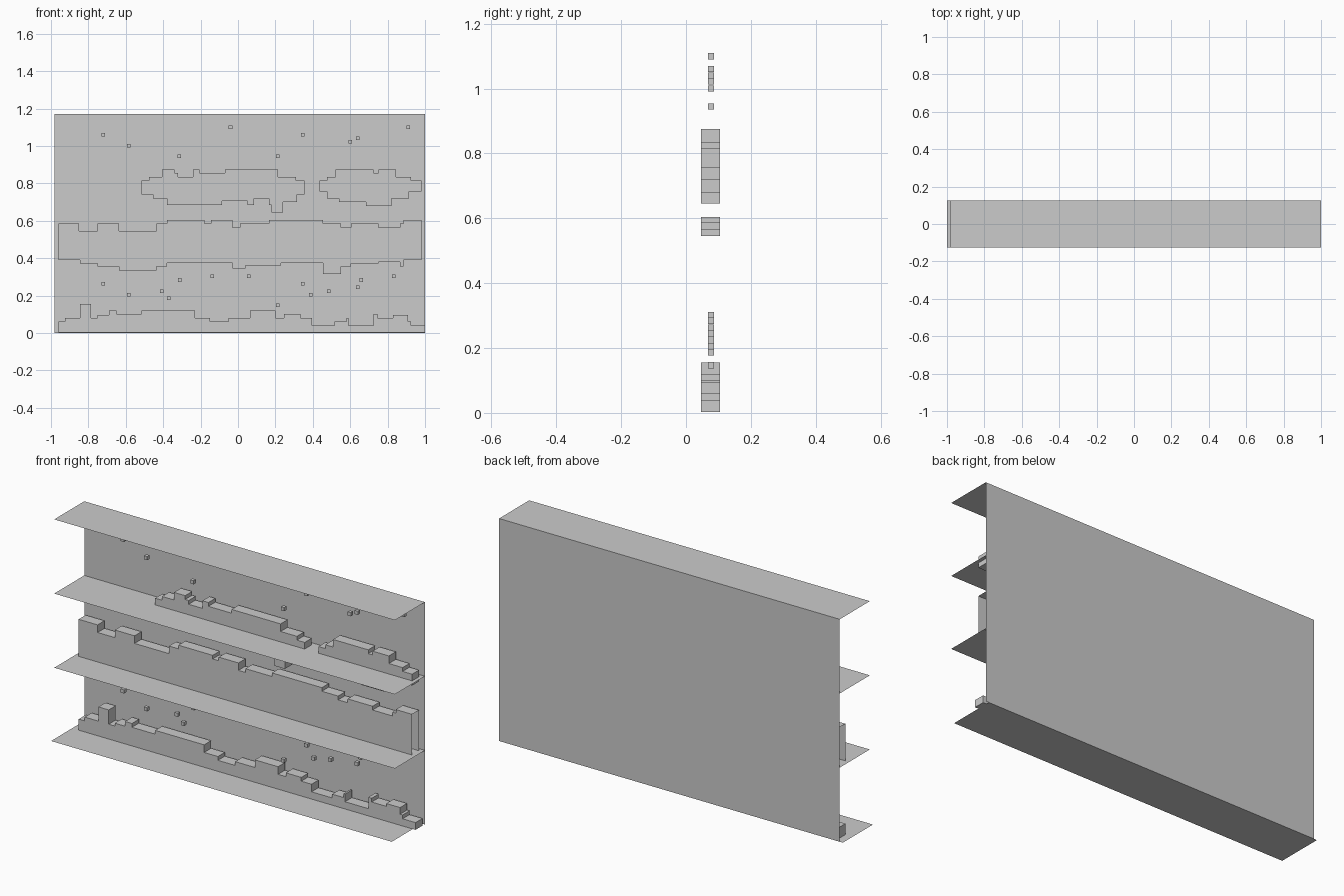
import bpy, bmesh

Y_FRONT, Y_BACK = 0.047, 0.105


def make_object(name, bm):
    mesh = bpy.data.meshes.new(name)
    bm.to_mesh(mesh)
    bm.free()
    obj = bpy.data.objects.new(name, mesh)
    bpy.context.collection.objects.link(obj)
    return obj


def quad(name, points):
    bm = bmesh.new()
    bm.faces.new([bm.verts.new(p) for p in points])
    make_object(name, bm)


def shelf(name, x0, x1, z):
    quad(name, [(x0, -.125, z), (x1, -.125, z), (x1, .125, z), (x0, .125, z)])


def staircase(x, steps):
    """Turn (end x, height) steps into the corners of a stepped line."""
    line = []
    for x_end, z in steps:
        line += [(x, z), (x_end, z)]
        x = x_end
    return line


def stepped_slab(name, x0, top, bottom, rim="all"):
    """Flat slab with a stepped outline; rim 'top' leaves ends and base open."""
    upper = staircase(x0, top)
    outline = upper + staircase(x0, bottom)[::-1]
    bm = bmesh.new()
    front = [bm.verts.new((x, Y_FRONT, z)) for x, z in outline]
    back = [bm.verts.new((x, Y_BACK, z)) for x, z in outline]
    bm.faces.new(front[::-1])
    bm.faces.new(back)
    n = len(outline)
    for i in range(n if rim == "all" else len(upper) - 1):
        j = (i + 1) % n
        if outline[i] != outline[j]:
            bm.faces.new((front[i], front[j], back[j], back[i]))
    bm.normal_update()
    make_object(name, bm)


def specks(name, centres, size=.019):
    bm = bmesh.new()
    for x, z in centres:
        cube = bmesh.ops.create_cube(bm, size=size)
        bmesh.ops.translate(bm, verts=cube["verts"], vec=(x, .077, z))
    make_object(name, bm)


# back panel and thin shelves; the lowest shelf sits slightly to the left
quad("back_panel", [(-.982, .125, 0), (1, .125, 0), (1, .125, 1.17), (-.982, .125, 1.17)])
shelf("bottom_shelf", -1, .982, 0)
for i, label in enumerate(("lower", "upper", "top"), 1):
    shelf(label + "_shelf", -.982, 1, .39 * i)

# bottom row
stepped_slab("bottom_row", -.96, [
    (-.925, .06), (-.845, .08), (-.785, .155), (-.75, .08), (-.69, .095),
    (-.65, .12), (-.515, .10), (-.23, .12), (-.15, .08), (-.05, .06),
    (.065, .08), (.2, .12), (.245, .08), (.335, .10), (.395, .08),
    (.515, .04), (.58, .06), (.59, .08), (.725, .04), (.745, .10),
    (.83, .08), (.91, .095), (.925, .06), (1.0, .04)], [(1.0, .002)])

# middle row, open at the ends and along the base
stepped_slab("middle_row", -.96, [
    (-.85, .585), (-.75, .545), (-.635, .585), (-.435, .545), (-.38, .585),
    (-.18, .604), (-.145, .585), (-.03, .604), (.01, .565), (.165, .585),
    (.455, .604), (.55, .585), (.605, .565), (.75, .585), (.865, .565),
    (.885, .585), (.98, .604)], [
    (-.845, .39), (-.75, .37), (-.635, .355), (-.435, .335), (-.38, .355),
    (-.03, .375), (.04, .345), (.23, .36), (.455, .375), (.55, .315),
    (.605, .355), (.75, .37), (.865, .38), (.885, .355), (.98, .39)], rim="top")

# upper pair of clusters
stepped_slab("upper_left_cluster", -.515, [
    (-.475, .815), (-.405, .835), (-.34, .875), (-.32, .855), (-.24, .835),
    (-.205, .875), (-.07, .855), (.215, .875), (.31, .835), (.355, .815)], [
    (-.455, .74), (-.38, .72), (-.085, .685), (.05, .705), (.085, .685),
    (.165, .72), (.18, .685), (.24, .645), (.315, .70), (.355, .74)])
stepped_slab("upper_right_cluster", .435, [
    (.475, .815), (.52, .835), (.725, .875), (.75, .855), (.845, .875),
    (.925, .835), (.98, .815)], [
    (.475, .755), (.54, .72), (.685, .70), (.82, .68), (.915, .72), (.98, .755)])

# scattered small cubes
specks("upper_specks", [
    (-.72, 1.06), (-.585, 1.0), (-.315, .945), (.212, .945), (-.04, 1.1),
    (.347, 1.06), (.6, 1.022), (.64, 1.04), (.91, 1.1)])
specks("lower_specks", [
    (-.72, .263), (-.585, .205), (-.407, .224), (-.37, .186), (-.312, .283),
    (-.138, .302), (.057, .302), (.212, .147), (.347, .263), (.388, .205),
    (.485, .224), (.64, .244), (.66, .283), (.833, .302)])
